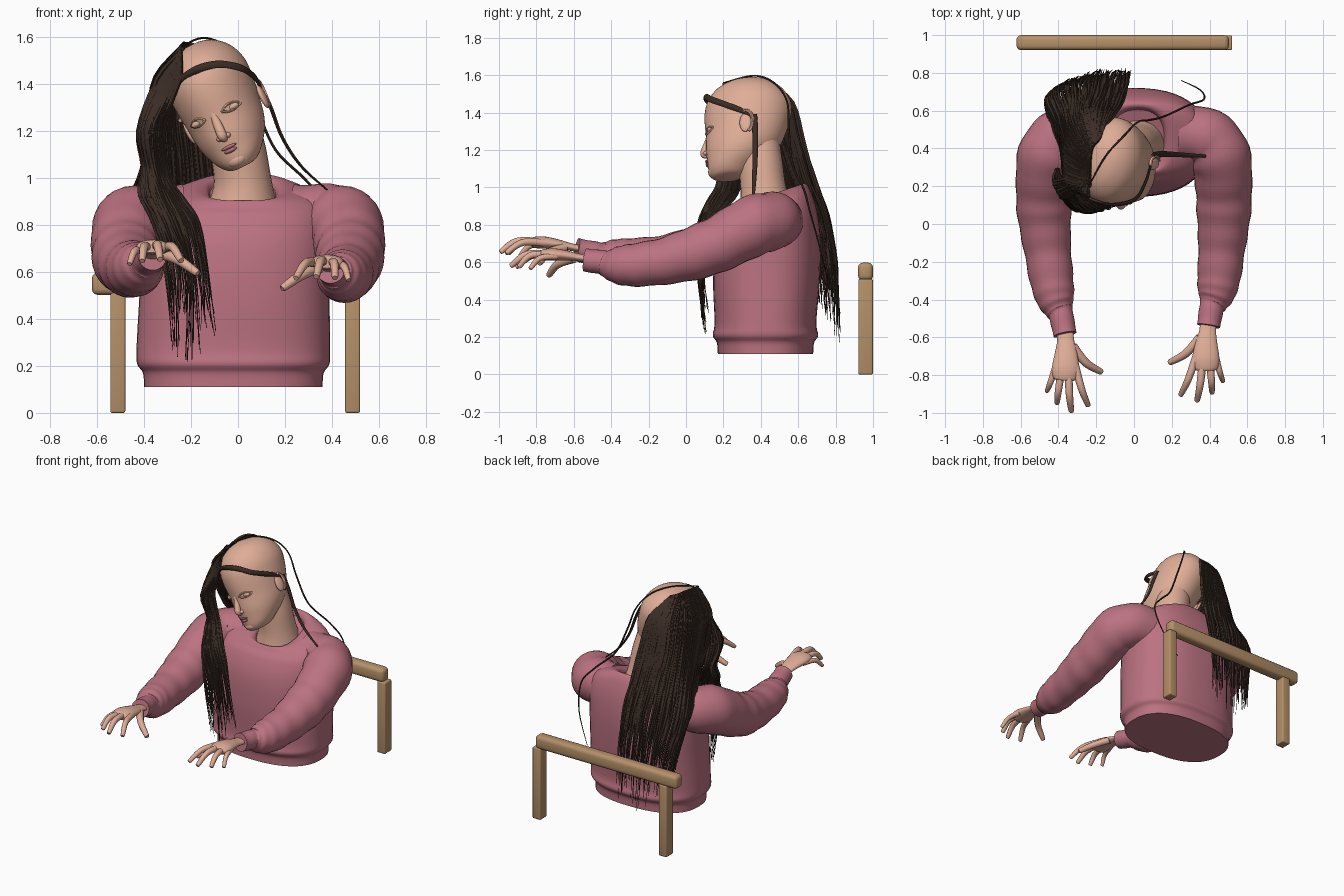
import bpy, bmesh, math, random
from math import sin, cos, pi, radians
from mathutils import Vector, Matrix

random.seed(4)
if "Cube" in bpy.data.objects:
    bpy.data.objects.remove(bpy.data.objects["Cube"])


def material(name, rgb):
    m = bpy.data.materials.new(name)
    m.use_nodes = True
    m.diffuse_color = (*rgb, 1)
    bsdf = next(n for n in m.node_tree.nodes if n.type == 'BSDF_PRINCIPLED')
    bsdf.inputs["Base Color"].default_value = (*rgb, 1)
    return m


SKIN = material("skin", (0.74, 0.42, 0.31))
WOOL = material("rose wool", (0.50, 0.17, 0.22))
HAIR = material("dark brown hair", (0.042, 0.025, 0.018))
WOOD = material("light wood", (0.46, 0.28, 0.14))
LIPS = material("lip pink", (0.46, 0.17, 0.19))


def finish(bm, name, mat, matrix=None, angle=45):
    if matrix:
        bm.transform(matrix)
    bmesh.ops.recalc_face_normals(bm, faces=bm.faces)
    me = bpy.data.meshes.new(name)
    bm.to_mesh(me)
    bm.free()
    me.materials.append(mat)
    me.shade_smooth()
    me.set_sharp_from_angle(angle=radians(angle))
    ob = bpy.data.objects.new(name, me)
    bpy.context.scene.collection.objects.link(ob)


def smooth(keys, n):
    """Catmull-Rom interpolation through tuples of any length."""
    out = []
    for i in range(len(keys) - 1):
        a, b, c, d = (keys[min(max(j, 0), len(keys) - 1)] for j in range(i - 1, i + 3))
        for k in range(n):
            t = k / n
            out.append(tuple(q + t / 2 * (r - p + t * (2*p - 5*q + 4*r - s + t * (3*(q - r) + s - p)))
                             for p, q, r, s in zip(a, b, c, d)))
    return out + [tuple(keys[-1])]


def loft(bm, rings):
    rows = [[bm.verts.new(p) for p in r] for r in rings]
    n = len(rows[0])
    for a, b in zip(rows, rows[1:]):
        for i in range(n):
            bm.faces.new((a[i], a[(i + 1) % n], b[(i + 1) % n], b[i]))
    bm.faces.new(rows[0])
    bm.faces.new(rows[-1])


def tube(bm, keys, n=6, sides=16, flat=1.0, ref=(0, 0, 1), fold=0.0):
    """Round tube through (x, y, z, radius) keys; flat squashes it along ref."""
    pts = smooth(keys, n)
    rings = []
    for i, p in enumerate(pts):
        d = Vector(pts[min(i + 1, len(pts) - 1)][:3]) - Vector(pts[max(i - 1, 0)][:3])
        u = d.cross(Vector(ref)).normalized()
        v = u.cross(d).normalized() * flat
        r = max(p[3], 0.0015)
        ring = []
        for k in range(sides):
            a = 2 * pi * k / sides
            w = r * (1 + fold * sin(i * 1.15 + 1.5 * sin(a)))
            ring.append(Vector(p[:3]) + u * w * cos(a) + v * w * sin(a))
        rings.append(ring)
    loft(bm, rings)


def tube_object(name, keys, mat, matrix=None, **kw):
    bm = bmesh.new()
    tube(bm, keys, **kw)
    finish(bm, name, mat, matrix)


def ball(name, loc, size, mat, matrix):
    bm = bmesh.new()
    bmesh.ops.create_uvsphere(bm, u_segments=20, v_segments=12, radius=1)
    bm.transform(Matrix.Translation(loc) @ Matrix.Diagonal((*size, 1)))
    finish(bm, name, mat, matrix)


# Sweater body: superellipse rings (z, centre x, centre y, half width, half depth, tilt)
body = [(.11, -.02, .425, .38, .255, 0), (.17, -.02, .425, .385, .26, 0), (.21, -.02, .425, .41, .282, 0),
        (.28, -.02, .425, .412, .272, 0), (.5, -.015, .43, .405, .285, 0), (.7, -.01, .44, .40, .28, 0),
        (.84, 0, .455, .385, .25, .05), (.92, .01, .46, .33, .215, .2), (.96, .02, .455, .215, .19, .3),
        (.955, .02, .45, .158, .17, .36), (.93, .02, .45, .14, .155, .36)]
rings = []
for z, cx, cy, rx, ry, tilt in smooth(body, 5):
    ring = []
    for k in range(48):
        c, s = cos(2 * pi * k / 48), sin(2 * pi * k / 48)
        x, y = (math.copysign(abs(q) ** 0.82, q) for q in (c, s))
        ring.append((cx + rx * x, cy + ry * y, z + tilt * ry * y))
    rings.append(ring)
bm = bmesh.new()
loft(bm, rings)
finish(bm, "sweater_body", WOOL)

# Sleeves, hands and fingers
sleeve = [(.24, .48, .82, .15), (.38, .46, .82, .155), (.455, .36, .795, .162), (.475, .2, .71, .15),
          (.475, .05, .65, .143), (.465, -.12, .605, .125), (.45, -.28, .585, .115), (.435, -.37, .585, .1),
          (.42, -.42, .592, .076), (.41, -.45, .6, .065), (.395, -.54, .612, .062)]
palm = [(.395, -.5, .615, .044), (.39, -.57, .625, .045), (.383, -.64, .636, .06),
        (.38, -.71, .642, .072), (.38, -.76, .64, .066), (.38, -.775, .638, .05)]
fingers = {"thumb": ((.35, -.6, .62), (.275, -.685, .59), (.195, -.73, .535), .022),
           "index_finger": ((.33, -.7, .64), (.288, -.82, .637), (.25, -.9, .58), .019),
           "middle_finger": ((.365, -.72, .645), (.35, -.85, .642), (.335, -.93, .585), .0195),
           "ring_finger": ((.4, -.715, .64), (.41, -.83, .637), (.413, -.89, .58), .0185),
           "little_finger": ((.43, -.69, .632), (.453, -.78, .622), (.47, -.83, .57), .016)}
for side, label in ((1, "left"), (-1, "right")):
    def place(p):
        w = min(max(-p[1] / .54, 0), 1) if side < 0 else 0
        back = max(-p[1] - .54, 0) * (.07 if side < 0 else 0)
        return (side * (p[0] - .03 * w + back), p[1] - .045 * w - back * .4, p[2] + .055 * w + back * .7, *p[3:])
    tube_object(label + "_sleeve", [place(p) for p in sleeve], WOOL, sides=28, fold=.02)
    tube_object(label + "_palm", [place(p) for p in palm], SKIN, flat=.45, sides=20)
    for name, (a, b, c, r) in fingers.items():
        tip = tuple(q + (q - p) * .08 for p, q in zip(b, c))
        keys = [(*a, r * 1.1), (*b, r), (*c, r * .75), (*tip, r * .4)]
        tube_object(f"{label}_{name}", [place(p) for p in keys], SKIN, sides=10)

# Head: rings (z, front, back, half width) in its own tilted frame
HEAD = Matrix.Translation((-.1, .34, 1.365)) @ Matrix.Rotation(radians(-26), 4, 'Y') @ Matrix.Rotation(radians(-12), 4, 'Z')
skull = [(-.338, .185, -.1, .03), (-.328, .207, -.04, .065), (-.295, .222, .01, .1), (-.24, .228, .09, .134),
         (-.18, .235, .15, .155), (-.1, .235, .19, .167), (0, .243, .22, .178), (.08, .236, .225, .177),
         (.15, .2, .19, .15), (.2, .135, .13, .1), (.222, .06, .06, .045), (.225, .01, .01, .008)]
bm = bmesh.new()
loft(bm, [[(rx * cos(2 * pi * k / 36), (b - f) / 2 + (b + f) / 2 * sin(2 * pi * k / 36), z) for k in range(36)]
          for z, f, b, rx in smooth(skull, 4)])
finish(bm, "head", SKIN, HEAD, 80)
tube_object("neck", [(-.03, .39, 1.25, .11), (.0, .40, 1.12, .118), (.02, .415, .98, .124), (.02, .43, .86, .155)],
            SKIN, ref=(0, 1, 0), sides=28)

# Facial features
tube_object("nose", [(0, -.218, -.04, .016), (0, -.223, -.1, .018), (0, -.243, -.16, .021), (0, -.247, -.185, .02),
                     (0, -.23, -.2, .012)], SKIN, HEAD, ref=(0, 1, 0))
ball("upper_lip", (0, -.224, -.236), (.036, .017, .008), LIPS, HEAD)
ball("lower_lip", (0, -.221, -.252), (.030, .018, .010), LIPS, HEAD)
ball("chin", (0, -.195, -.3), (.045, .03, .03), SKIN, HEAD)
for side, label in ((1, "left"), (-1, "right")):
    ball(label + "_nostril", (side * .018, -.232, -.188), (.015, .018, .012), SKIN, HEAD)
    ball(label + "_eye", (side * .08, -.197, -.088), (.034, .017, .015), SKIN, HEAD)
    for lid, lift in (("upper", .019), ("lower", -.013)):
        arc = []
        for k in (-1, -.5, 0, .5, 1):
            x = .08 + .04 * k
            arc.append((side * x, -.023 - .213 * math.sqrt(1 - (x / .168) ** 2), -.088 + lift * (1 - k * k), .005))
        tube_object(f"{label}_{lid}_eyelid", arc, SKIN, HEAD, sides=8, n=4)
    ball(label + "_ear", (side * .178, .015, -.105), (.014, .032, .055), SKIN, HEAD)
    rim = [(side * (.178 + .012 * (1 - q / 6)), .02 + .036 * sin(q * pi / 6 - .35), -.1 + .06 * cos(q * pi / 6 - .35), .009)
           for q in range(7)]
    tube_object(label + "_ear_rim", rim, SKIN, HEAD, ref=(1, 0, 0), sides=8, n=3)


# Hair: strands blended between guide paths
def hair_sheet(name, guides, count, radius, ref):
    columns = [smooth(level, 12) for level in zip(*guides)]
    bm = bmesh.new()
    for i in range(count):
        f = i / (count - 1) * (len(columns[0]) - 1)
        j = min(int(f), len(columns[0]) - 2)
        path = [Vector(c[j]).lerp(Vector(c[j + 1]), f - j) for c in columns]
        path[-1] = path[-2].lerp(path[-1], random.uniform(.45, 1.2))
        keys = []
        for k, p in enumerate(path):
            t = k / (len(path) - 1)
            j = Vector([random.uniform(-1, 1) for _ in range(3)]) * .012 * t
            keys.append((*(p + j), radius * (1 - t ** 3) * (.6 if k == 0 else 1)))
        tube(bm, keys, n=4, sides=5, ref=ref)
    finish(bm, name, HAIR)


hair_sheet("back_hair", [
    [(-.23, .2, 1.555), (-.345, .22, 1.42), (-.37, .27, 1.25), (-.385, .4, 1.05), (-.46, .62, .85), (-.42, .67, .65), (-.39, .69, .45)],
    [(-.23, .32, 1.575), (-.345, .42, 1.43), (-.375, .5, 1.25), (-.395, .57, 1.05), (-.44, .68, .85), (-.39, .73, .6), (-.36, .75, .35)],
    [(-.22, .4, 1.575), (-.26, .55, 1.45), (-.27, .61, 1.25), (-.25, .67, 1.05), (-.24, .75, .85), (-.22, .79, .6), (-.2, .81, .25)],
    [(-.19, .44, 1.57), (-.11, .57, 1.45), (-.07, .625, 1.25), (-.05, .68, 1.05), (-.03, .745, .85), (-.02, .8, .6), (-.02, .815, .28)],
], 100, .0115, (1, .3, 0))
hair_sheet("front_lock", [
    [(-.24, .22, 1.565), (-.355, .24, 1.4), (-.425, .23, 1.2), (-.405, .29, 1.06), (-.42, .25, .93), (-.36, .12, .8), (-.31, .07, .6), (-.28, .09, .3)],
    [(-.24, .16, 1.5), (-.31, .18, 1.36), (-.38, .14, 1.2), (-.36, .18, 1.04), (-.33, .12, .92), (-.27, .07, .8), (-.21, .07, .6), (-.21, .1, .25)],
    [(-.24, .14, 1.43), (-.29, .17, 1.31), (-.32, .18, 1.2), (-.3, .21, 1.02), (-.23, .15, .9), (-.17, .1, .8), (-.13, .09, .6), (-.09, .11, .37)],
], 46, .0115, (0, 1, 0))

# Loose strands crossing the forehead, behind the ear and over the crown
tube_object("forehead_strand", [
    (-.25, .15, 1.415, .017), (-.17, .11, 1.465, .017), (-.08, .105, 1.485, .017), (.01, .135, 1.47, .017),
    (.06, .22, 1.44, .016), (.085, .3, 1.41, .013), (.1, .35, 1.38, .006)], HAIR, sides=8, flat=.5, ref=(1, -1, .5))
tube_object("ear_strand", [
    (.1, .365, 1.39, .015), (.14, .37, 1.3, .016), (.19, .37, 1.17, .014), (.27, .365, 1.05, .012), (.38, .36, .95, .007)],
    HAIR, sides=8, flat=.5, ref=(1, 0, .5))
tube_object("crown_strand", [
    (-.24, .2, 1.56, .003), (-.15, .36, 1.597, .005), (-.05, .47, 1.56, .005), (.02, .54, 1.46, .005), (.08, .55, 1.3, .006),
    (.16, .57, 1.12, .006), (.29, .63, .99, .006), (.37, .66, .88, .005), (.35, .71, .7, .004), (.25, .76, .5, .002)],
    HAIR, sides=6, ref=(1, 1, 0))


# Wooden frame behind the figure
def beam(name, loc, size, bevel):
    bm = bmesh.new()
    bmesh.ops.create_cube(bm, size=1)
    bm.transform(Matrix.Translation(loc) @ Matrix.Diagonal((*size, 1)))
    bmesh.ops.bevel(bm, geom=bm.edges[:], offset=bevel, segments=3, profile=.5, affect='EDGES')
    finish(bm, name, WOOD, angle=35)


beam("left_post", (.488, .96, .255), (.064, .078, .51), .008)
beam("right_post", (-.512, .96, .255), (.064, .078, .51), .008)
beam("top_rail", (-.06, .96, .55), (1.125, .08, .095), .025)
